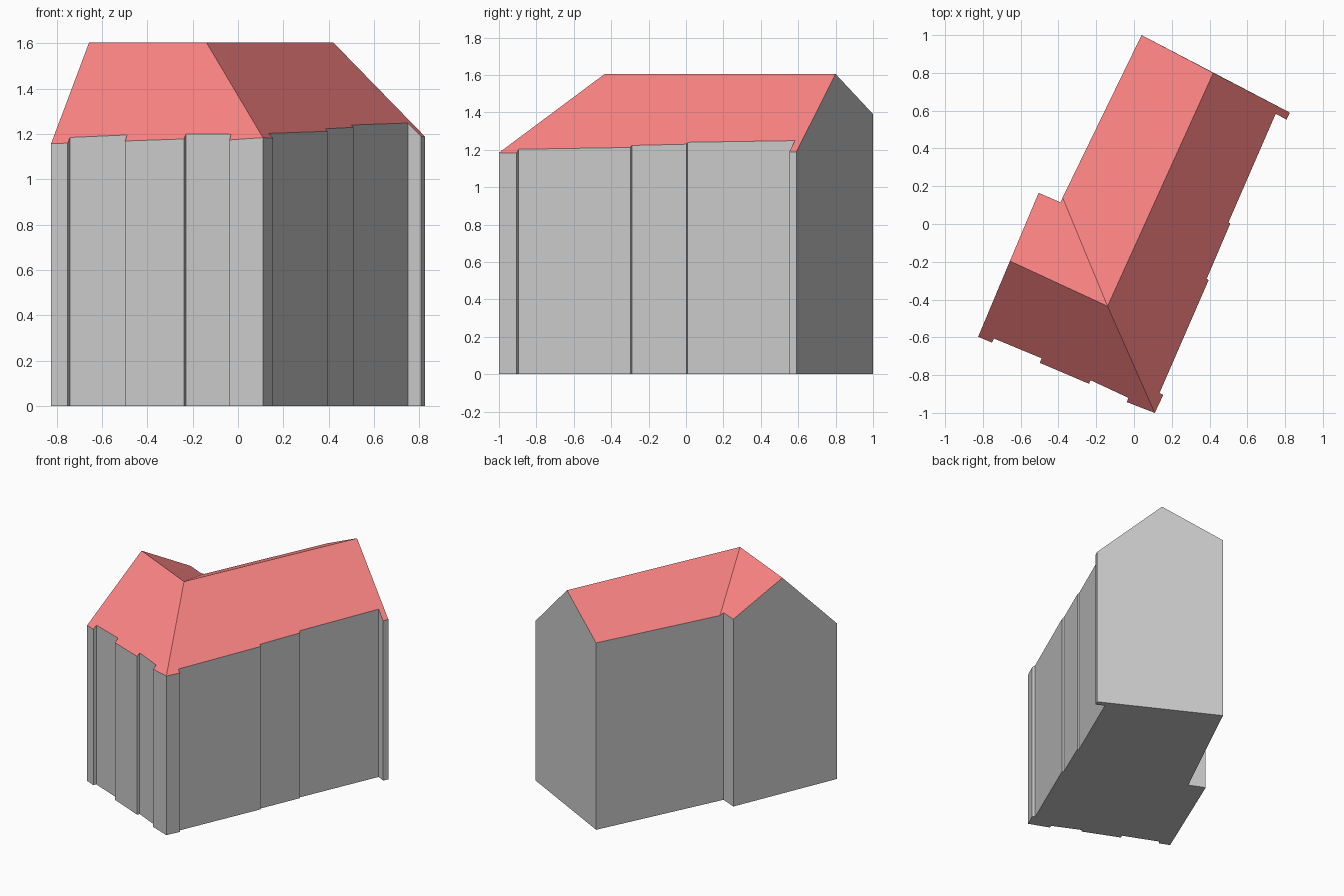
import bpy, bmesh
from mathutils import Vector

if "Cube" in bpy.data.objects:
    bpy.data.objects.remove(bpy.data.objects["Cube"])

TOP = 1.605
# Ridge points: crossing, back gable peak, left gable peak
A, M, W = (-0.14, -0.435), (0.42, 0.80), (-0.657, -0.196)
V = (-0.378, 0.14)  # lower end of the valley

# Footprint, split per roof slope (counter-clockwise from above)
right_side = [(0.11, -1.0), (0.155, -0.905), (0.135, -0.895), (0.395, -0.297),
              (0.385, -0.29), (0.51, 0.003), (0.50, 0.008), (0.75, 0.583),
              (0.808, 0.553), (0.825, 0.59)]
main_left = [(0.04, 1.0), V]
wing_back = [(-0.39, 0.115), (-0.505, 0.165)]
front_side = [(-0.825, -0.597), (-0.752, -0.628), (-0.742, -0.606),
              (-0.489, -0.711), (-0.499, -0.735), (-0.238, -0.846),
              (-0.23, -0.827), (-0.03, -0.92), (-0.038, -0.943)]
outline = right_side + [M] + main_left + wing_back + [W] + front_side


def dist(p, a, b):
    """Horizontal distance of p from the ridge line a-b, signed."""
    d = (Vector(b) - Vector(a)).normalized()
    q = Vector(p) - Vector(a)
    return q.x * d.y - q.y * d.x


BACK_SLOPE = -0.5 * dist(V, A, M) / dist(V, A, W)


def height(p):
    """Roof height: hips take the lower slope, valleys the higher one."""
    m, w = dist(p, A, M), dist(p, A, W)
    right, left = TOP - 0.913 * m, TOP + 0.5 * m
    front, back = TOP + 1.03 * w, TOP - BACK_SLOPE * w
    if p in (A, M, W):
        return TOP
    return min(right, front, max(left, back))


def top(p):
    return (p[0], p[1], height(p))


def low(p):
    return (p[0], p[1], 0)


def build(name, polygons, color=None):
    bm = bmesh.new()
    for poly in polygons:
        bm.faces.new([bm.verts.new(c) for c in poly])
    bmesh.ops.remove_doubles(bm, verts=bm.verts, dist=1e-5)
    mesh = bpy.data.meshes.new(name)
    bm.to_mesh(mesh)
    bm.free()
    obj = bpy.data.objects.new(name, mesh)
    bpy.context.collection.objects.link(obj)
    if color:
        mat = bpy.data.materials.new(name + "_red")
        mat.diffuse_color = color
        mat.use_nodes = True
        mat.node_tree.nodes["Principled BSDF"].inputs["Base Color"].default_value = mat.diffuse_color
        mesh.materials.append(mat)
    return obj


# Walls: one panel per outline edge, gable ends and the split wall merged
corners = [p for p in outline if p not in (M, W, V)]
extra = {(0.825, 0.59): M, (0.04, 1.0): V, (-0.505, 0.165): W}
panels = [[low(p) for p in reversed(corners)]]
for p, q in zip(corners, corners[1:] + corners[:1]):
    middle = [top(extra[p])] if p in extra else []
    panels.append([low(p), low(q), top(q)] + middle + [top(p)])
build("walls", panels)

# Roof: four slopes meeting at ridges, hip and valley
slopes = [right_side + [M, A],
          [M] + main_left + [A],
          [V] + wing_back + [W, A],
          [W] + front_side + [right_side[0], A]]
build("roof", [[top(p) for p in s] for s in slopes], (1.0, 0.235, 0.235, 1))
